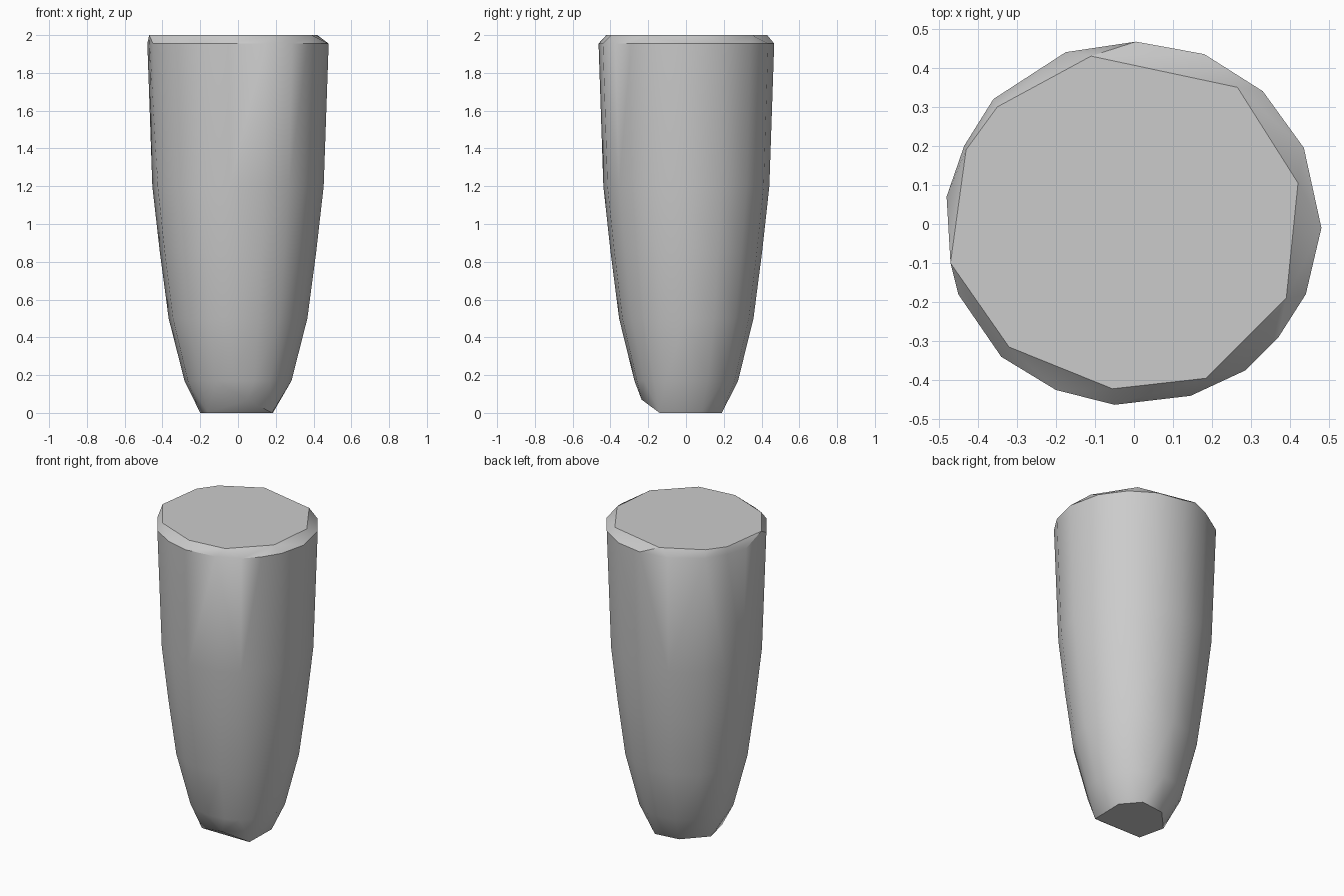
import bpy
import bmesh

cube = bpy.data.objects.get("Cube")
if cube:
    bpy.data.objects.remove(cube, do_unlink=True)

# One plain grey for the whole part
grey = bpy.data.materials.new("plain grey")
grey.use_nodes = True
colour = (0.6, 0.6, 0.6, 1)
grey.diffuse_color = colour
grey.node_tree.nodes["Principled BSDF"].inputs["Base Color"].default_value = colour

# Uneven outlines of the rim, the flat top and the small foot
rim = [(.48, -.01), (.435, .195), (.33, .34), (.18, .435), (.005, .467),
       (-.175, .44), (-.36, .32), (-.435, .2), (-.48, .07), (-.45, -.18),
       (-.34, -.34), (-.2, -.425), (-.05, -.463), (.145, -.44),
       (.285, -.375), (.37, -.29), (.44, -.18)]
top = [(.42, .105), (.265, .35), (-.11, .43), (-.35, .3), (-.43, .19),
       (-.47, -.1), (-.32, -.315), (-.055, -.422), (.185, -.395), (.39, -.19)]
foot = [(.18, -.14), (.185, .08), (.09, .19), (-.07, .17), (-.2, .03), (-.16, -.14)]

# Height and width of each ring of the tapering body
body_rings = [(1.955, 1), (1.2, .945), (.85, .862), (.5, .765), (.17, .59)]

bm = bmesh.new()


def add_ring(outline, z, scale=1):
    for x, y in outline:
        bm.verts.new((x * scale, y * scale, z))


for z, scale in body_rings:
    add_ring(rim, z, scale)
add_ring(top, 2)
add_ring(foot, 0)
bm.verts.new((.05, -.235, .07))  # chipped front of the foot

# Wrap a closed skin around the rings
hull = bmesh.ops.convex_hull(bm, input=bm.verts[:])
loose = [v for v in bm.verts if not v.link_faces]
bmesh.ops.delete(bm, geom=loose, context="VERTS")
bmesh.ops.dissolve_limit(bm, angle_limit=.005, verts=bm.verts[:], edges=bm.edges[:])
bmesh.ops.recalc_face_normals(bm, faces=bm.faces[:])

mesh = bpy.data.meshes.new("tapered_peg")
bm.to_mesh(mesh)
bm.free()
mesh.materials.append(grey)
peg = bpy.data.objects.new("tapered_peg", mesh)
bpy.context.collection.objects.link(peg)

# Smooth sides with crisp rim and foot
bpy.ops.object.select_all(action="DESELECT")
peg.select_set(True)
bpy.context.view_layer.objects.active = peg
bpy.ops.object.shade_smooth_by_angle(angle=.55)
